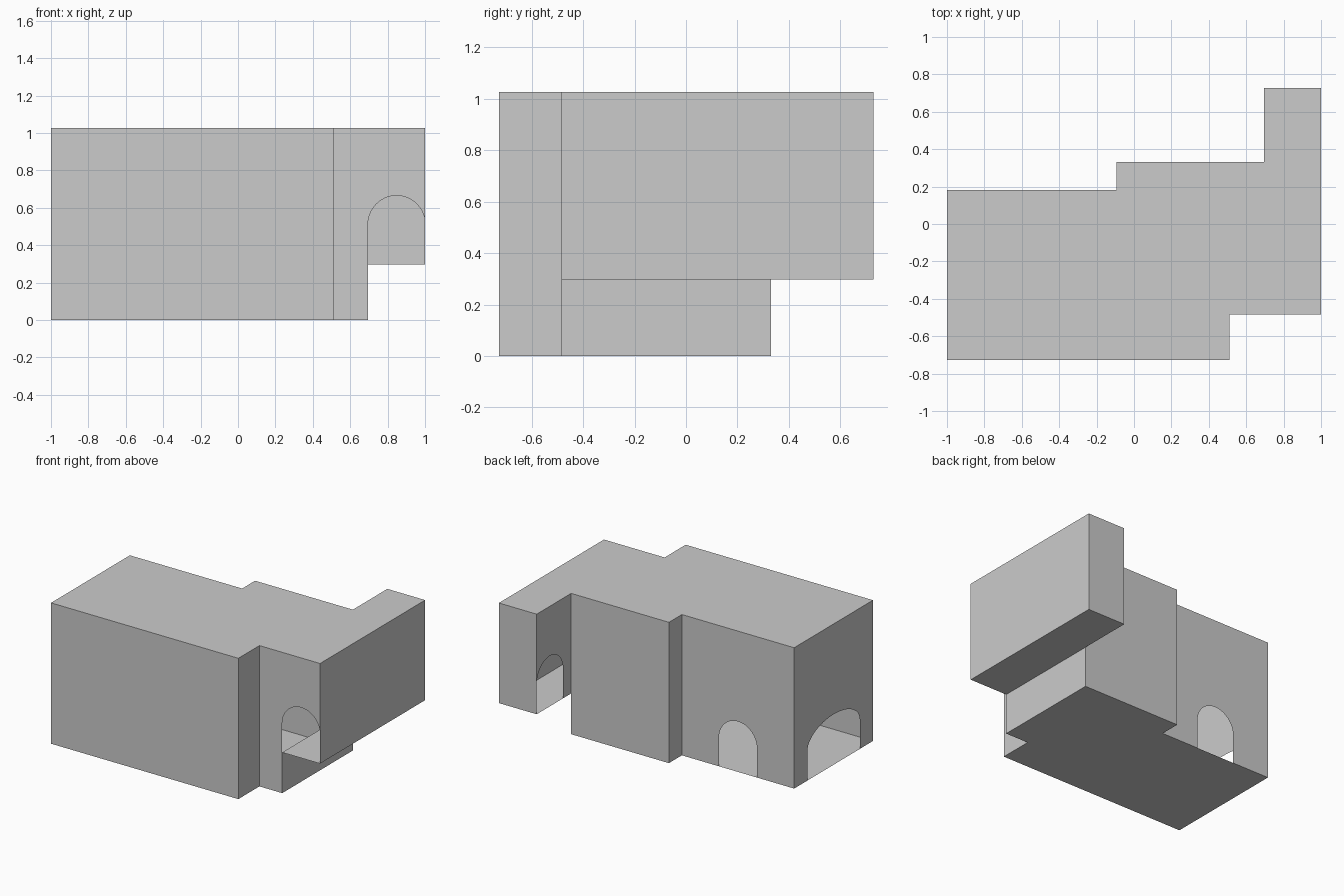
import bpy
import math
from mathutils import Vector

if "Cube" in bpy.data.objects:
    bpy.data.objects.remove(bpy.data.objects["Cube"])

TOP = 1.027       # roof height
LEDGE = 0.297     # underside of the raised wing
SPRING, RISE = 0.213, 0.155   # arch proportions above its own sill
SEGMENTS = 24


def sheet(name, points):
    """One flat polygon, wound so its normal faces outside."""
    mesh = bpy.data.meshes.new(name)
    mesh.from_pydata(points, [], [range(len(points))])
    obj = bpy.data.objects.new(name, mesh)
    bpy.context.collection.objects.link(obj)
    return obj


def arch(centre, half, sill, width):
    """Arched opening from left foot to right foot, cut off at the wall ends."""
    a = math.acos(max(-1, -centre / half))
    b = math.acos(min(1, (width - centre) / half))
    pts = []
    for i in range(SEGMENTS + 1):
        t = a + (b - a) * i / SEGMENTS
        pts.append((centre + half * math.cos(t), sill + SPRING + RISE * math.sin(t)))
    if centre - half > 0:
        pts.insert(0, (centre - half, sill))
    if centre + half < width:
        pts.append((centre + half, sill))
    return pts


def wall(name, start, end, low=0, high=TOP, opening=None, left=None):
    """Upright wall from start to end (left to right seen from outside)."""
    a, b = Vector(start), Vector(end)
    width = (b - a).length
    along = (b - a) / width
    outline = left or [(0, low)]
    if opening:
        centre, half = opening
        if centre - half < 0:
            outline = []
        outline = outline + arch(centre, half, low, width)
    if not opening or centre + half < width:
        outline = outline + [(width, low)]
    outline = outline + [(width, high), (0, high)]
    sheet(name, [(*(a + along * u), z) for u, z in outline])


# Plan outline, counter-clockwise
X1, X2, X3 = -0.094, 0.511, 0.695
Y0, Y1, Y2, Y3, Y4 = -0.726, -0.483, 0.182, 0.331, 0.728
plan = [(-1, Y0), (X2, Y0), (X2, Y1), (1, Y1), (1, Y4),
        (X3, Y4), (X3, Y3), (X1, Y3), (X1, Y2), (-1, Y2)]

# Roof
sheet("roof", [(x, y, TOP) for x, y in plan])

# Floors: ground floor and raised wing floor
ground = [(-1, Y0), (X2, Y0), (X2, Y1), (X3, Y1), (X3, Y3), (X1, Y3), (X1, Y2), (-1, Y2)]
wing = [(X3, Y1), (1, Y1), (1, Y4), (X3, Y4)]
sheet("ground_floor", [(x, y, 0) for x, y in reversed(ground)])
sheet("wing_floor", [(x, y, LEDGE) for x, y in reversed(wing)])

# Plain walls
wall("front_wall", plan[0], plan[1])
wall("front_step_wall", plan[1], plan[2])
wall("wing_right_wall", plan[3], plan[4], low=LEDGE)
wall("wing_back_wall", plan[4], plan[5], low=LEDGE)
wall("back_wall", plan[6], plan[7])
wall("back_step_wall", plan[7], plan[8])
wall("lower_right_wall", (X3, Y1), (X3, Y3), high=LEDGE)

# Walls with arched openings
step = X3 - X2
wall("wing_front_wall", plan[2], plan[3], low=LEDGE,
     opening=(step + 0.153, 0.153), left=[(0, 0), (step, 0)])
wall("wing_left_wall", plan[5], plan[6], low=LEDGE, opening=(0.151, 0.153))
wall("back_left_wall", plan[8], plan[9], opening=(0.453, 0.153))
wall("left_wall", plan[9], plan[0], opening=(0.454, 0.3025))
